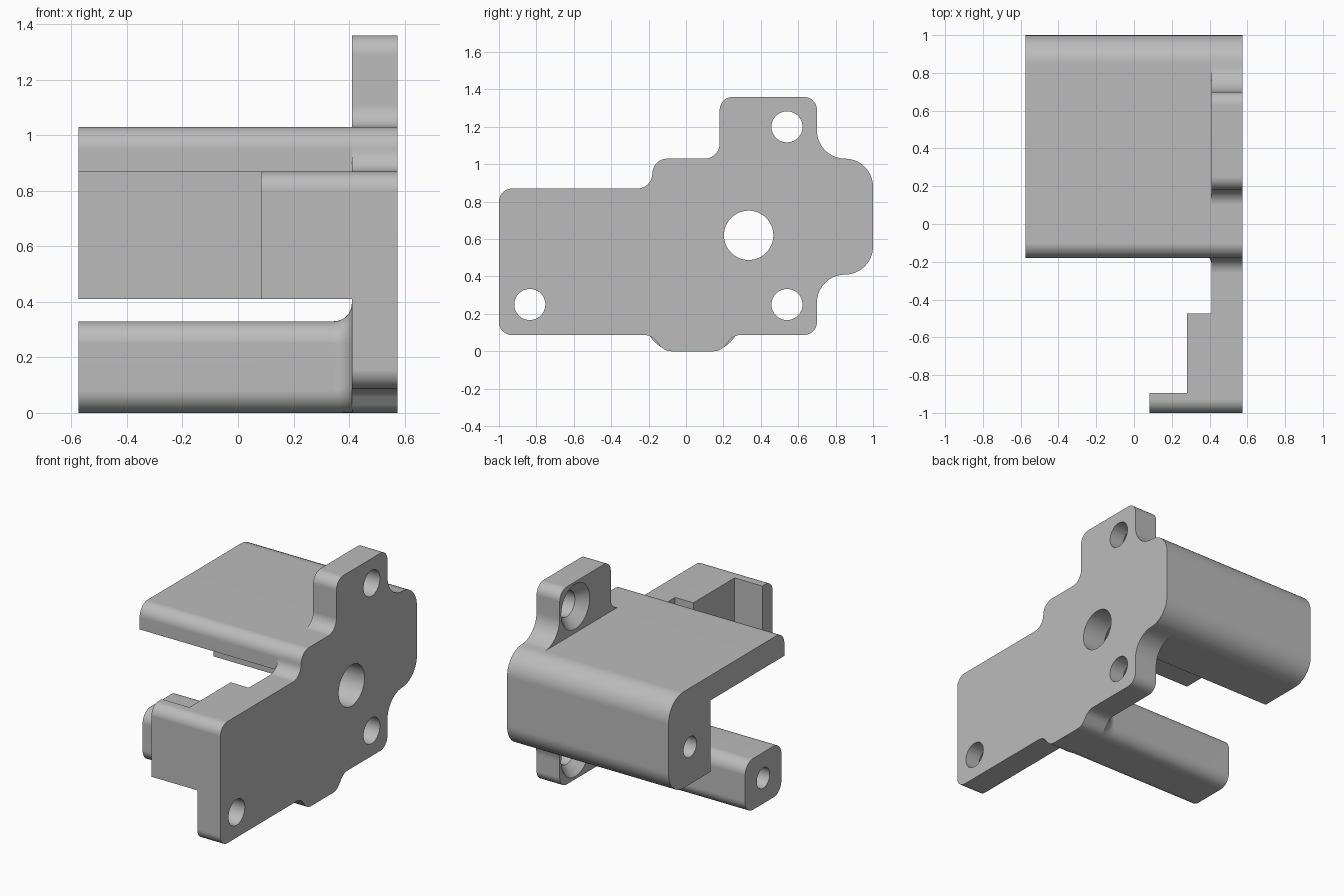
import bpy, bmesh, math
from mathutils import Vector, Matrix

cube = bpy.data.objects.get("Cube")
if cube:
    bpy.data.objects.remove(cube, do_unlink=True)

grey = bpy.data.materials.new("plain grey")
grey.use_nodes = True
COLOUR = (0.5, 0.5, 0.5, 1)
grey.diffuse_color = COLOUR
grey.node_tree.nodes["Principled BSDF"].inputs["Base Color"].default_value = COLOUR

BACK, FACE, END = 0.575, 0.41, -0.575   # outer plate face, inner plate face, free end


def rounded(corners, steps=10):
    """Outline through (y, z, radius) corners with each corner filleted."""
    out = []
    for i, (y, z, r) in enumerate(corners):
        p = Vector((y, z))
        if r == 0:
            out.append(p)
            continue
        a = (Vector(corners[i - 1][:2]) - p).normalized()
        b = (Vector(corners[(i + 1) % len(corners)][:2]) - p).normalized()
        half = a.angle(b) / 2
        centre = p + (a + b).normalized() * (r / math.sin(half))
        start = p + a * (r / math.tan(half)) - centre
        end = p + b * (r / math.tan(half)) - centre
        sweep = start.angle_signed(end)
        for k in range(steps + 1):
            out.append(centre + Matrix.Rotation(-sweep * k / steps, 2) @ start)
    return out


def make(name, bm):
    bmesh.ops.recalc_face_normals(bm, faces=bm.faces)
    mesh = bpy.data.meshes.new(name)
    bm.to_mesh(mesh)
    bm.free()
    mesh.materials.append(grey)
    obj = bpy.data.objects.new(name, mesh)
    bpy.context.collection.objects.link(obj)
    return obj


def loft(name, sections):
    """Skin a list of (x, outline) sections and cap both ends."""
    bm = bmesh.new()
    rings = [[bm.verts.new((x, p.x, p.y)) for p in line] for x, line in sections]
    n = len(rings[0])
    for a, b in zip(rings, rings[1:]):
        for i in range(n):
            j = (i + 1) % n
            bm.faces.new((a[i], a[j], b[j], b[i]))
    bm.faces.new(rings[0])
    bm.faces.new(rings[-1])
    return make(name, bm)


def prism(name, corners, x0, x1):
    line = rounded(corners)
    return loft(name, [(x0, line), (x1, line)])


def bore(obj, y, z, x0, x1, r0, r1):
    """Cut a round or conical hole along x."""
    bm = bmesh.new()
    place = Matrix.Translation(((x0 + x1) / 2, y, z)) @ Matrix.Rotation(math.pi / 2, 4, 'Y')
    bmesh.ops.create_cone(bm, cap_ends=True, segments=48, radius1=r0, radius2=r1,
                          depth=x1 - x0, matrix=place)
    cutter = make("hole_cutter", bm)
    cutter.hide_render = True
    mod = obj.modifiers.new("hole", 'BOOLEAN')
    mod.operation, mod.solver, mod.object = 'DIFFERENCE', 'EXACT', cutter
    bpy.context.view_layer.objects.active = obj
    bpy.ops.object.modifier_apply(modifier=mod.name)
    bpy.data.objects.remove(cutter, do_unlink=True)


# Mounting plate with stepped outline
plate = prism("mounting_plate", [
    (-1, .087, .07), (-.185, .087, .08), (-.115, 0, .08), (.185, 0, .08), (.255, .087, .08),
    (.7, .087, .07), (.7, .41, .15), (1, .41, .15), (1, 1.03, .15), (.7, 1.03, .15),
    (.7, 1.36, .07), (.18, 1.36, .07), (.18, 1.03, .08), (-.18, 1.03, .08),
    (-.18, .87, .08), (-1, .87, .07)], FACE, BACK)
bore(plate, .335, .62, FACE - .1, BACK + .1, .132, .132)
for y, z in [(.54, 1.2), (.54, .25), (-.835, .25)]:
    bore(plate, y, z, FACE - .1, BACK + .1, .083, .083)
    bore(plate, y, z, FACE - .01, FACE + .07, .155, .075)   # countersink

# Roof with its rear column
roof = prism("roof_and_rear_column", [
    (-.18, .87, 0), (-.18, 1.03, .08), (1, 1.03, .15), (1, .41, .15),
    (.57, .41, 0), (.57, .87, 0)], END, FACE)
bore(roof, .78, .65, END - .1, END + .4, .066, .066)


# Lower beam, flaring into the plate
def beam_section(o):
    top, low = .08 + o, .08 + 1.3 * o
    return rounded([(-.15 - o, 0, low), (.22 + o, 0, low),
                    (.22 + o, .33 + o, top), (-.15 - o, .33 + o, top)])


FLARE = .065
sections = [(END, beam_section(0))]
for k in range(9):
    t = k / 8 * math.pi / 2
    sections.append((FACE - FLARE + FLARE * math.sin(t),
                     beam_section(FLARE * (1 - math.cos(t)))))
beam = loft("lower_beam", sections)
bore(beam, .035, .165, END - .1, END + .4, .066, .066)

# Stepped front block
wall = prism("front_wall", [(-1, .41, 0), (-.895, .41, 0), (-.895, .87, 0), (-1, .87, .07)],
             .083, FACE)
step = prism("front_block_step", [(-.895, .41, 0), (-.475, .41, 0), (-.475, .87, 0),
                                  (-.895, .87, 0)], .28, FACE)

# Smooth rounds, crisp edges
bpy.ops.object.select_all(action='DESELECT')
for obj in (plate, roof, beam, wall, step):
    obj.select_set(True)
    bpy.context.view_layer.objects.active = obj
bpy.ops.object.shade_smooth_by_angle(angle=math.radians(30))
for obj in (plate, roof, beam, wall, step):
    obj.modifiers.new("clean_shading", 'WEIGHTED_NORMAL').keep_sharp = True
